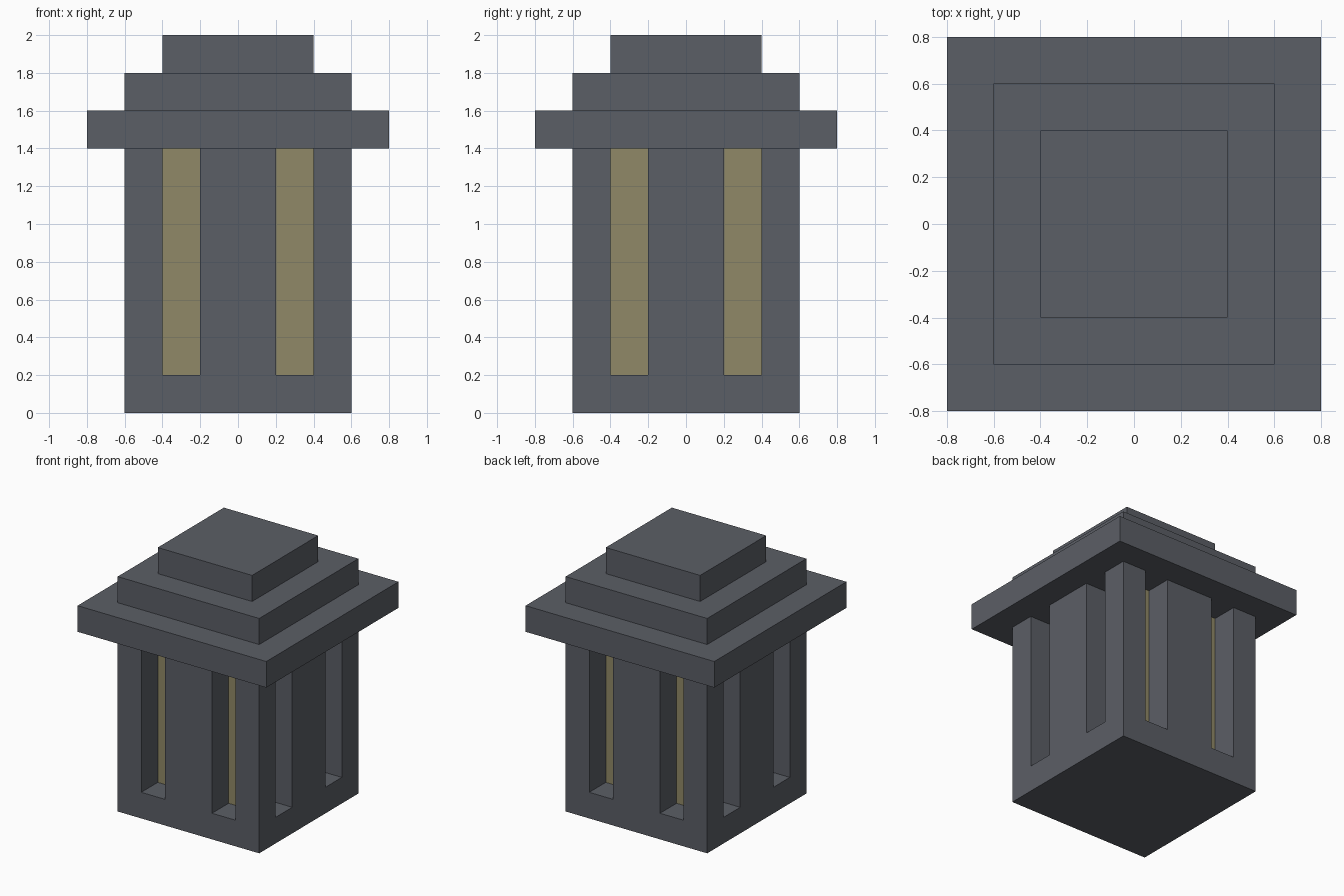
import bpy, bmesh, math
from mathutils import Matrix, Vector

if "Cube" in bpy.data.objects:
    bpy.data.objects.remove(bpy.data.objects["Cube"])


def material(name, rgb):
    m = bpy.data.materials.new(name)
    m.diffuse_color = (*rgb, 1)
    m.use_nodes = True
    m.node_tree.nodes["Principled BSDF"].inputs["Base Color"].default_value = m.diffuse_color
    return m


STONE = material("dark slate", (0.105, 0.113, 0.133))
GLOW = material("dull gold", (0.28, 0.25, 0.135))


def finish(name, bm, mats):
    bmesh.ops.recalc_face_normals(bm, faces=bm.faces)
    mesh = bpy.data.meshes.new(name)
    bm.to_mesh(mesh)
    bm.free()
    for m in mats:
        mesh.materials.append(m)
    obj = bpy.data.objects.new(name, mesh)
    bpy.context.collection.objects.link(obj)
    return obj


def add_box(bm, lo, hi, turn=0.0):
    lo, hi = Vector(lo), Vector(hi)
    mat = (Matrix.Rotation(turn, 4, 'Z') @ Matrix.Translation((lo + hi) / 2)
           @ Matrix.Diagonal((*(hi - lo), 1)))
    bmesh.ops.create_cube(bm, size=1, matrix=mat)


# Square lamp body
bm = bmesh.new()
add_box(bm, (-0.6, -0.6, 0), (0.6, 0.6, 1.4))
body = finish("lamp_body", bm, [STONE, GLOW])

# Two tall slots cut into each of the four sides
bm = bmesh.new()
for side in range(4):
    for x in (-0.4, 0.2):
        add_box(bm, (x, -0.7, 0.2), (x + 0.2, -0.4, 1.5), side * math.pi / 2)
cutter = finish("slot_cutter", bm, [STONE])
cutter.hide_render = True

cut = body.modifiers.new("slots", 'BOOLEAN')
cut.operation = 'DIFFERENCE'
cut.solver = 'EXACT'
cut.object = cutter
bpy.context.view_layer.objects.active = body
bpy.ops.object.modifier_apply(modifier=cut.name)
bpy.data.objects.remove(cutter)

# Gold panes: the slot back walls, facing outward at depth 0.4
for f in body.data.polygons:
    out = f.normal.dot(f.center)
    pane = (abs(f.normal.z) < 0.1 and abs(out - 0.4) < 0.01
            and abs(f.center.z - 0.8) < 0.05
            and max(abs(f.center.x), abs(f.center.y)) < 0.41)
    f.material_index = 1 if pane else 0

# Stepped roof, one square ring per step edge: (half width, height)
STEPS = [(0.8, 1.4), (0.8, 1.6), (0.6, 1.6), (0.6, 1.8), (0.4, 1.8), (0.4, 2.0)]
bm = bmesh.new()
rings = [[bm.verts.new((sx * h, sy * h, z))
          for sx, sy in ((-1, -1), (1, -1), (1, 1), (-1, 1))] for h, z in STEPS]
for a, b in zip(rings, rings[1:]):
    for i in range(4):
        j = (i + 1) % 4
        bm.faces.new((a[i], a[j], b[j], b[i]))
bm.faces.new(rings[0][::-1])
bm.faces.new(rings[-1])
finish("stepped_roof", bm, [STONE])
